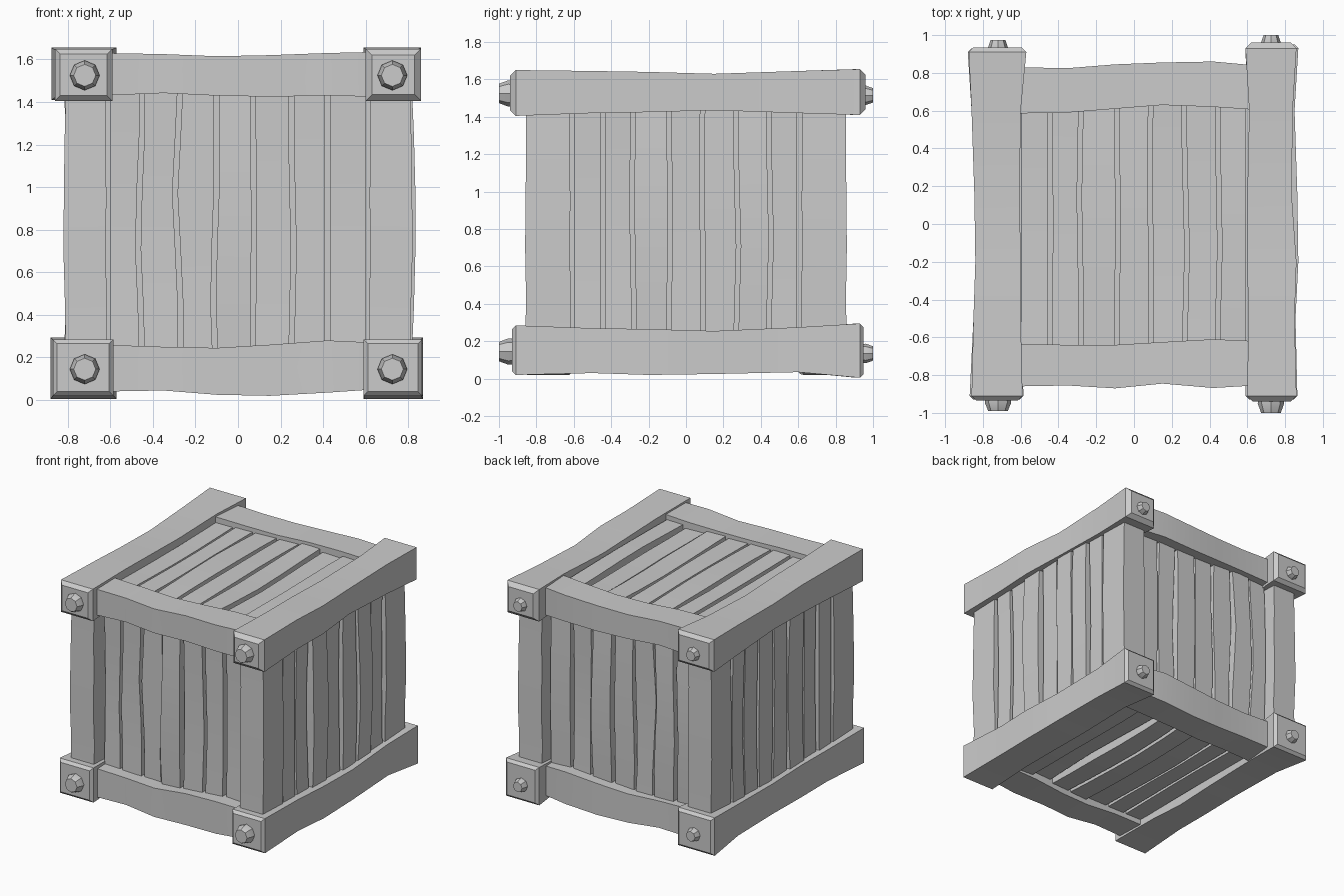
import bpy, bmesh, math, random

if "Cube" in bpy.data.objects:
    bpy.data.objects.remove(bpy.data.objects["Cube"])

random.seed(4)
# axis -> map from (t along, a, b) to x, y, z
MAP = {'x': lambda t, a, b: (t, a, b),
       'y': lambda t, a, b: (a, t, b),
       'z': lambda t, a, b: (a, b, t)}


def skin(name, rings):
    """Closed solid through matching rings of points."""
    bm = bmesh.new()
    vr = [[bm.verts.new(p) for p in r] for r in rings]
    n = len(vr[0])
    for r, s in zip(vr, vr[1:]):
        for i in range(n):
            j = (i + 1) % n
            bm.faces.new((r[i], r[j], s[j], s[i]))
    bm.faces.new(vr[0])
    bm.faces.new(vr[-1])
    bmesh.ops.recalc_face_normals(bm, faces=bm.faces)
    me = bpy.data.meshes.new(name)
    bm.to_mesh(me)
    bm.free()
    ob = bpy.data.objects.new(name, me)
    bpy.context.collection.objects.link(ob)
    bpy.context.view_layer.objects.active = ob
    bpy.ops.object.select_all(action='DESELECT')
    ob.select_set(True)
    bpy.ops.object.shade_smooth_by_angle(angle=math.radians(30))
    return ob


def beam(name, axis, ts, a0, a1, b0, b1, cap=0.0):
    """Wobbly timber: extents a0..a1, b0..b1 at each station; cap = end chamfer."""
    rows = list(zip(ts, a0, a1, b0, b1))
    if cap:
        def end(row, d):
            t, p, q, r, s = row
            return (t + d * cap, p + cap, q - cap, r + cap, s - cap)
        rows = [end(rows[0], -1)] + rows + [end(rows[-1], 1)]
    f = MAP[axis]
    return skin(name, [[f(t, p, r), f(t, q, r), f(t, q, s), f(t, p, s)]
                       for t, p, q, r, s in rows])


# long rails, front to back
T = (-.91, -.5, -.2, .15, .6, .91)
TR = T[:-1] + (.93,)
top_z = ((1.405, 1.42, 1.425, 1.435, 1.42, 1.41), (1.65, 1.645, 1.64, 1.63, 1.645, 1.655))
low_z = ((.02, .03, .02, .025, .035, .005), (.285, .27, .265, .255, .275, .295))
beam("top_left_rail", 'y', T, (-.86, -.85, -.84, -.845, -.86, -.875),
     (-.59, -.6, -.6, -.605, -.6, -.57), *top_z, cap=.025)
beam("top_right_rail", 'y', TR, (.6, .605, .6, .6, .61, .59),
     (.86, .85, .86, .835, .84, .86), *top_z, cap=.03)
beam("bottom_left_rail", 'y', T, (-.87, -.85, -.84, -.84, -.86, -.88),
     (-.585, -.6, -.61, -.6, -.6, -.57), *low_z, cap=.02)
beam("bottom_right_rail", 'y', TR, (.59, .6, .61, .6, .6, .59),
     (.865, .855, .87, .865, .85, .87), *low_z, cap=.02)

# cross rails, left to right
C = (-.64, -.35, -.1, .15, .42, .64)
front_y = ((-.86, -.855, -.87, -.845, -.868, -.855), (-.635, -.64, -.64, -.625, -.61, -.62))
back_y = ((.585, .59, .61, .63, .62, .605), (.83, .825, .845, .855, .86, .84))
ct_z = ((1.43, 1.442, 1.43, 1.425, 1.43, 1.425), (1.63, 1.625, 1.615, 1.62, 1.63, 1.635))
cb_z = ((.04, .045, .025, .02, .035, .05), (.26, .25, .245, .26, .28, .27))
for side, ys in (("front", front_y), ("back", back_y)):
    beam(side + "_top_rail", 'x', C, *ys, *ct_z)
    beam(side + "_bottom_rail", 'x', C, *ys, *cb_z)

# corner posts
Z = (.2, .42, .7, .95, 1.2, 1.48)
outer = (.81, .812, .82, .818, .815, .808)
inner = (.62, .615, .622, .618, .622, .62)
face_y = (.86, .855, .86, .858, .855, .855)
neg = lambda s: tuple(-v for v in s)
for sx, nx in ((-1, "left"), (1, "right")):
    for sy, ny in ((-1, "front"), (1, "back")):
        xs = (inner, outer) if sx > 0 else (neg(outer), neg(inner))
        ys = (inner, face_y) if sy > 0 else (neg(face_y), neg(inner))
        beam(f"{ny}_{nx}_post", 'z', Z, *xs, *ys)

# plank panels: (gap centre, sideways bow of the gap, bow peak 0..1)
G1 = ((-.61, 0, .5), (-.45, -.022, .45), (-.27, -.026, .6), (-.10, -.018, .25),
      (.07, .006, .5), (.25, .012, .4), (.42, 0, .5), (.61, 0, .5))
G2 = ((-.61, 0, .5), (-.445, .004, .5), (-.28, -.01, .6), (-.09, .005, .5),
      (.092, -.01, .7), (.267, .014, .4), (.442, .014, .45), (.605, 0, .5))
F = (0, .2, .4, .6, .8, 1)


def edge(gap, side):
    g, bow, peak = gap
    return [g + side * .012 + bow * max(0, 1 - abs(f - peak) / .38) for f in F]


def panel(name, gaps, axis, t0, t1, face, sign, across_first):
    ts = [t0 + (t1 - t0) * f for f in F]
    for k, (g, h) in enumerate(zip(gaps, gaps[1:])):
        u0, u1 = edge(g, 1), edge(h, -1)
        lift, arch = random.uniform(-.012, .012), random.uniform(-.02, .025)
        wob = [face + sign * (lift + arch * math.sin(math.pi * f)) for f in F]
        back = [face - sign * .1] * len(F)
        d = (back, wob) if sign > 0 else (wob, back)
        args = (u0, u1, *d) if across_first else (*d, u0, u1)
        beam(f"{name}_plank_{k + 1}", axis, ts, *args)


panel("front", G1, 'z', .18, 1.5, -.77, -1, True)
panel("back", G1, 'z', .18, 1.5, .77, 1, True)
panel("right", G2, 'z', .18, 1.5, .805, 1, False)
panel("left", G2, 'z', .18, 1.5, -.805, -1, False)
panel("top", G2, 'y', -.7, .7, 1.59, 1, True)
panel("bottom", G2, 'y', -.7, .7, .075, -1, True)

# solid core closing the gaps
beam("inner_box", 'z', (.15, 1.51), (-.72,) * 2, (.72,) * 2, (-.69,) * 2, (.69,) * 2)


# octagonal bolts on the rail ends
def bolt(name, x, z, y0, y1, r):
    prof = ((y0, r * .95), (y0 + (y1 - y0) * .45, r), (y1, r * .74))
    skin(name, [[(x + q * math.cos(i * math.pi / 4), y, z + q * math.sin(i * math.pi / 4))
                 for i in range(8)] for y, q in prof])


for nx, x, yf, yb in (("left", -.72, -.99, .975), ("right", .725, -1.0, 1.0)):
    for nz, z in (("top", 1.525), ("bottom", .145)):
        bolt(f"front_{nz}_{nx}_bolt", x, z, -.91, yf, .07)
        bolt(f"back_{nz}_{nx}_bolt", x, z - .01, yb - .07, yb, .052)
